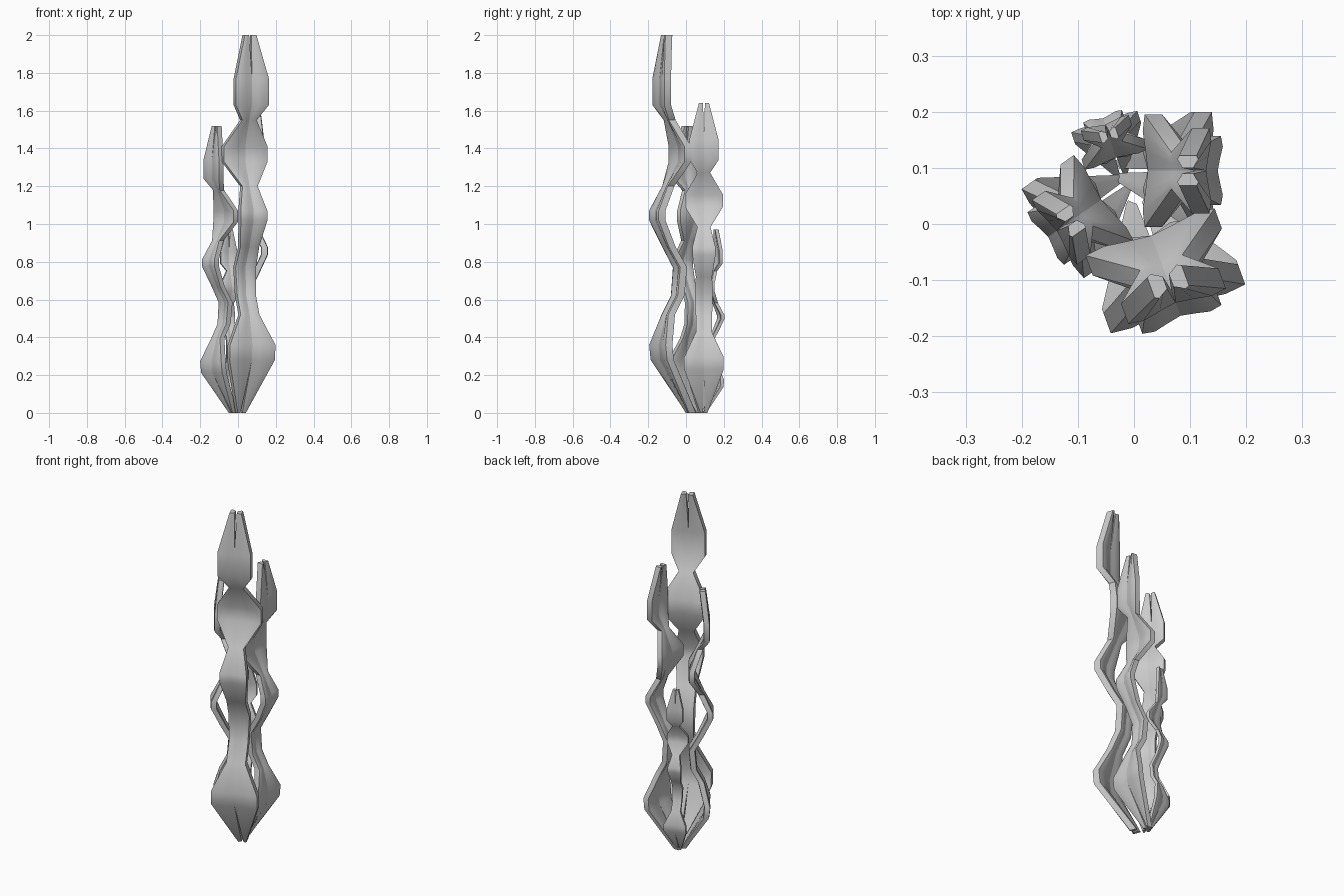
import bpy, bmesh, math
from mathutils import Vector

if "Cube" in bpy.data.objects:
    bpy.data.objects.remove(bpy.data.objects["Cube"])

# Stem template: height, outward offset, full width, gap between the two halves
ROWS = [
    (0.00, -0.02, 0.045, 0.010), (0.28, 0.142, 0.255, 0), (0.36, 0.150, 0.255, 0),
    (0.52, 0.108, 0.105, 0), (0.62, 0.055, 0.105, 0), (0.77, 0.042, 0.115, 0),
    (0.88, 0.105, 0.105, 0), (1.02, 0.170, 0.150, 0), (1.07, 0.170, 0.150, 0),
    (1.20, 0.108, 0.085, 0), (1.33, 0.042, 0.245, 0), (1.41, 0.042, 0.245, 0),
    (1.55, 0.100, 0.080, 0), (1.63, 0.145, 0.185, 0), (1.77, 0.145, 0.185, 0),
    (2.00, 0.117, 0.065, 0.012)]

# Half cross-section: fraction across the half width, thickness offset (thin middle, thick rim)
SECTION = [(0, -0.012), (0.35, -0.017), (0.7, -0.023), (1, -0.019),
           (1, 0.019), (0.7, 0.023), (0.35, 0.017), (0, 0.012)]


def stem(name, scale, angle, out, side):
    n = Vector((math.cos(angle), math.sin(angle), 0))
    u = Vector((-n.y, n.x, 0))
    bm = bmesh.new()
    for sign in (-1, 1):
        rings = []
        for z, p, w, gap in ROWS:
            ring = []
            for f, t in SECTION:
                across = sign * (gap / 2 + f * (w - gap) / 2)
                co = u * (across * scale + side) + n * ((p + t) * scale + out)
                co.z = z * scale
                ring.append(bm.verts.new(co))
            rings.append(ring)
        k = len(SECTION)
        for a, b in zip(rings, rings[1:]):
            for i in range(k):
                j = (i + 1) % k
                bm.faces.new((a[i], a[j], b[j], b[i]))
        bm.faces.new(rings[0])
        bm.faces.new(rings[-1])
    bmesh.ops.recalc_face_normals(bm, faces=bm.faces)
    me = bpy.data.meshes.new(name)
    bm.to_mesh(me)
    bm.free()
    ob = bpy.data.objects.new(name, me)
    bpy.context.collection.objects.link(ob)
    bpy.ops.object.select_all(action='DESELECT')
    ob.select_set(True)
    bpy.context.view_layer.objects.active = ob
    bpy.ops.object.shade_smooth_by_angle(angle=math.radians(40))


# Four scaled stems fanned around the clump centre
stem("tall_front_stem", 1.0, math.radians(-70), 0.0, 0.022)
stem("right_stem", 0.82, 0.0, 0.0, 0.095)
stem("left_stem", 0.76, math.radians(215), 0.0, -0.069)
stem("short_back_stem", 0.485, math.radians(108), 0.108, -0.006)
